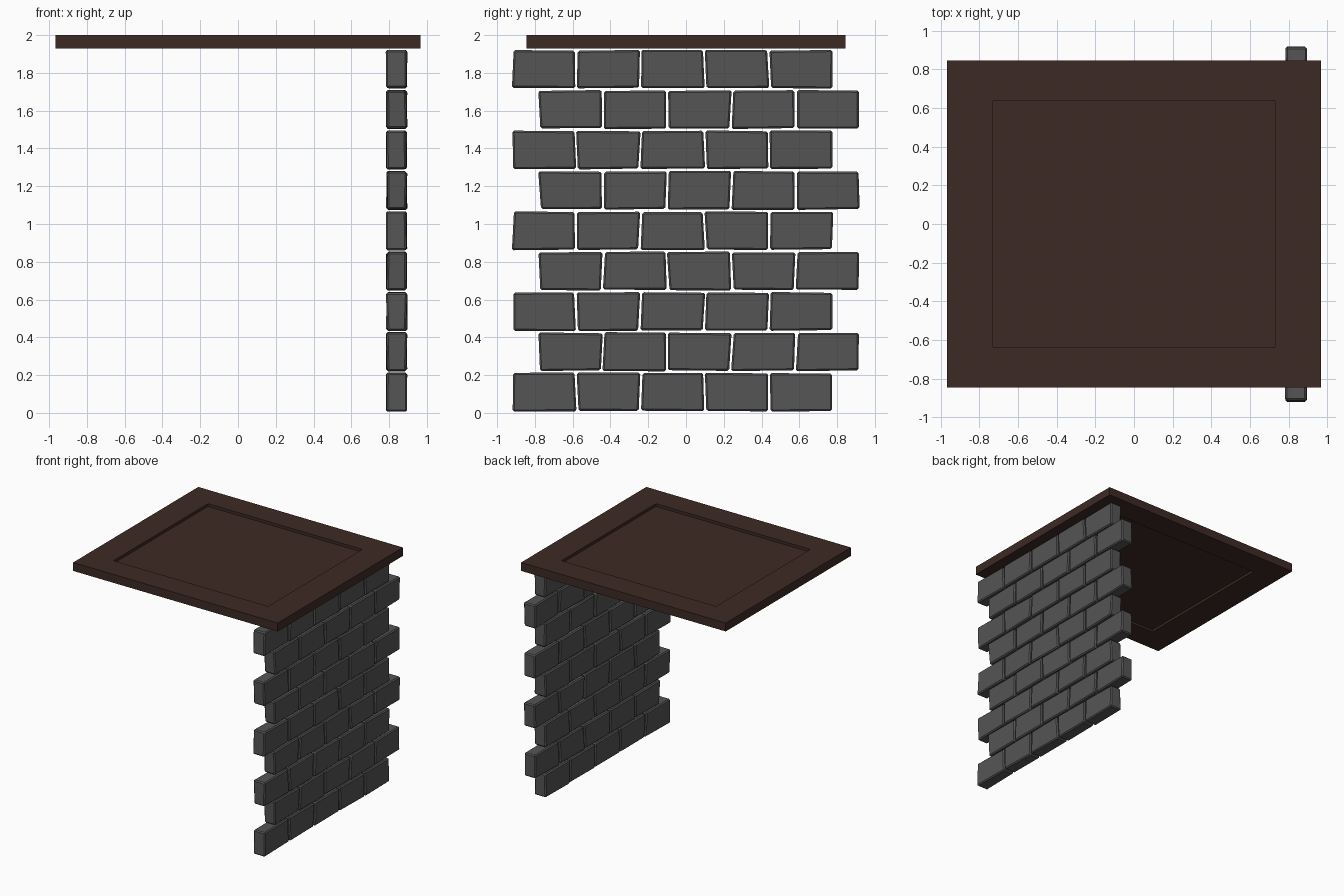
import bpy, bmesh, random

if "Cube" in bpy.data.objects:
    bpy.data.objects.remove(bpy.data.objects["Cube"])

random.seed(4)


def material(name, color):
    m = bpy.data.materials.new(name)
    m.diffuse_color = (*color, 1)
    m.use_nodes = True
    m.node_tree.nodes["Principled BSDF"].inputs["Base Color"].default_value = m.diffuse_color
    return m


def make_object(name, bm, mat):
    bmesh.ops.recalc_face_normals(bm, faces=bm.faces)
    mesh = bpy.data.meshes.new(name)
    bm.to_mesh(mesh)
    bm.free()
    obj = bpy.data.objects.new(name, mesh)
    mesh.materials.append(mat)
    bpy.context.collection.objects.link(obj)
    return obj


wood = material("dark_wood", (0.048, 0.023, 0.018))
stone = material("grey_stone", (0.09, 0.09, 0.09))

# Roof panel: rectangular rings from the lower recess round to the upper one
OX, OY, IX, IY = 0.967, 0.845, 0.73, 0.637
bm = bmesh.new()
rings = []
for hx, hy, z in [(IX, IY, 1.948), (IX, IY, 1.928), (OX, OY, 1.928),
                  (OX, OY, 2.0), (IX, IY, 2.0), (IX, IY, 1.976)]:
    rings.append([bm.verts.new((sx * hx, sy * hy, z))
                  for sx, sy in ((-1, -1), (1, -1), (1, 1), (-1, 1))])
for a, b in zip(rings, rings[1:]):
    for i in range(4):
        j = (i + 1) % 4
        bm.faces.new((a[i], a[j], b[j], b[i]))
bm.faces.new(rings[0])
bm.faces.new(rings[-1])
make_object("roof_panel", bm, wood)

# Lean of the six upright joints in each course, bottom row first (hundredths)
LEANS = [(0, -1, 1, -1, 0, 0), (-1, 1, 0, 1, 1, 0), (0, -1, 1, 1, 1, 0),
         (-1, 1, -1, -1, 1, 0), (1, 0, 1, -1, 0, 1), (-1, 0, 1, 1, 0, -1),
         (0, -1, 1, -1, 0, 0), (-1, 0, 0, 1, 0, 0), (1, 0, 0, -1, -1, 0)]
PITCH_Y, PITCH_Z, GAP = 0.3405, 0.2137, 0.003
X0, X1 = 0.782, 0.897


def inward():
    return random.uniform(0, 0.009)


# Stone wall: staggered courses of slightly irregular bevelled blocks
bm = bmesh.new()
for row, leans in enumerate(LEANS):
    start = -0.922 if row % 2 == 0 else -0.781
    z0 = 0.003 + row * PITCH_Z
    for col in range(5):
        corners = {}
        for top in (0, 1):
            for side in (0, 1):
                k = col + side
                y = start + k * PITCH_Y + leans[k] * 0.005 * (1 if top else -1)
                y += (GAP + inward() * 0.6) * (-1 if side else 1)
                z = z0 + top * PITCH_Z + (GAP + inward() * 0.7) * (-1 if top else 1)
                for face in (0, 1):
                    x = X1 - inward() if face else X0 + inward()
                    corners[face, side, top] = bm.verts.new((x, y, z))
        for axis in range(3):
            for val in (0, 1):
                quad = []
                for p, q in ((0, 0), (1, 0), (1, 1), (0, 1)):
                    key = [p, q]
                    key.insert(axis, val)
                    quad.append(corners[tuple(key)])
                bm.faces.new(quad)
wall = make_object("stone_wall", bm, stone)
bevel = wall.modifiers.new("worn_edges", 'BEVEL')
bevel.width = 0.009
bevel.segments = 1
bevel.limit_method = 'NONE'
